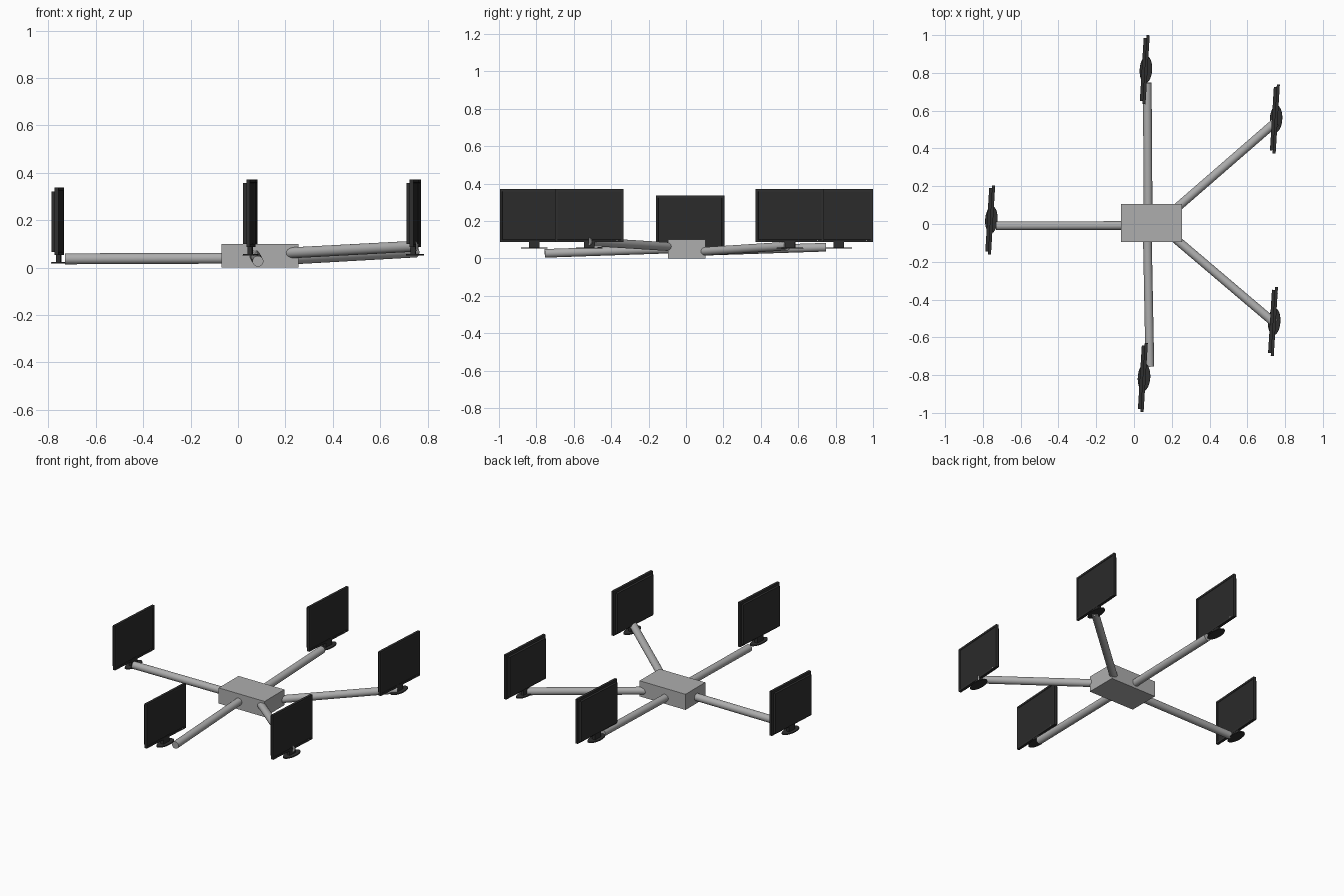
import bpy, bmesh, math
from mathutils import Vector, Matrix

if "Cube" in bpy.data.objects:
    bpy.data.objects.remove(bpy.data.objects["Cube"])

def mat(name, v):
    m = bpy.data.materials.new(name)
    m.diffuse_color = (v, v, v, 1)
    m.use_nodes = True
    m.node_tree.nodes["Principled BSDF"].inputs["Base Color"].default_value = m.diffuse_color
    return m

GREY = mat("light grey", 0.42)
DARK = mat("charcoal", 0.028)
BLACK = mat("screen charcoal", 0.024)
LIGHT = mat("button grey", 0.5)

def obj(name, bm, m, world=Matrix()):
    me = bpy.data.meshes.new(name)
    bm.to_mesh(me)
    bm.free()
    me.materials.append(m)
    o = bpy.data.objects.new(name, me)
    bpy.context.collection.objects.link(o)
    o.matrix_world = world
    return o

def box(name, lo, hi, m, world=Matrix()):
    lo, hi = Vector(lo), Vector(hi)
    bm = bmesh.new()
    bmesh.ops.create_cube(bm, size=1, matrix=Matrix.Translation((lo + hi) / 2) @ Matrix.Diagonal((*(hi - lo), 1)))
    return obj(name, bm, m, world)

def rod(name, a, b, r, m, world=Matrix(), r2=None, sx=1):
    a, b = Vector(a), Vector(b)
    d = b - a
    bm = bmesh.new()
    bmesh.ops.create_cone(bm, cap_ends=True, segments=32, radius1=r, radius2=r if r2 is None else r2, depth=d.length,
                          matrix=Matrix.Translation((a + b) / 2) @ d.to_track_quat('Z', 'Y').to_matrix().to_4x4())
    if sx != 1:
        bmesh.ops.scale(bm, vec=(sx, 1, 1), verts=bm.verts)
    for f in bm.faces:
        f.smooth = len(f.verts) == 4
    o = obj(name, bm, m, world)
    for e in o.data.edges:
        e.use_edge_sharp = False
    o.data.set_sharp_from_angle(angle=math.radians(40))
    return o

# central hub
box("hub", (-0.07, -0.095, 0), (0.255, 0.105, 0.1), GREY)

# five arms
arms = {
    "left": ((0.0, -0.008, 0.04), (-0.73, -0.01, 0.037)),
    "back": ((0.075, 0.03, 0.036), (0.07, 0.748, 0.06)),
    "front": ((0.07, -0.03, 0.052), (0.084, -0.755, 0.027)),
    "back_right": ((0.18, 0.045, 0.034), (0.75, 0.54, 0.066)),
    "front_right": ((0.18, -0.045, 0.06), (0.745, -0.525, 0.09)),
}
for n, (a, b) in arms.items():
    rod(n + "_arm", a, b, 0.023, GREY)

def monitor(n, x, y, z):
    w = Matrix.Translation((x, y, z)) @ Matrix.Rotation(math.radians(-3.5), 4, 'Z')
    # oval foot and neck
    rod(n + "_foot", (0, 0, 0), (0, 0, 0.006), 0.072, DARK, w, 0.07, 0.46)
    box(n + "_neck", (-0.012, -0.028, 0.005), (0.008, 0.028, 0.05), DARK, w)
    # raised rear shell
    box(n + "_rear_shell", (-0.022, -0.168, 0.048), (-0.005, 0.168, 0.304), DARK, w)
    # bezel frame with recessed screen
    bm = bmesh.new()
    bmesh.ops.create_cube(bm, size=1, matrix=Matrix.Translation((0.001, 0, 0.177)) @ Matrix.Diagonal((0.016, 0.366, 0.284, 1)))
    face = max(bm.faces, key=lambda f: f.calc_center_median().x)
    bmesh.ops.inset_region(bm, faces=[face], thickness=0.018, depth=0)
    bmesh.ops.inset_region(bm, faces=[face], thickness=0.001, depth=-0.002)
    face.material_index = 1
    o = obj(n + "_bezel", bm, DARK, w)
    o.data.materials.append(BLACK)
    # power button
    box(n + "_button", (0.008, 0.145, 0.042), (0.010, 0.151, 0.047), LIGHT, w)

for n, x, y, z in (("left_monitor", -0.755, 0.022, 0.018),
                   ("back_monitor", 0.063, 0.817, 0.052),
                   ("front_monitor", 0.053, -0.812, 0.052),
                   ("back_right_monitor", 0.752, 0.556, 0.052),
                   ("front_right_monitor", 0.742, -0.517, 0.052)):
    monitor(n, x, y, z)
